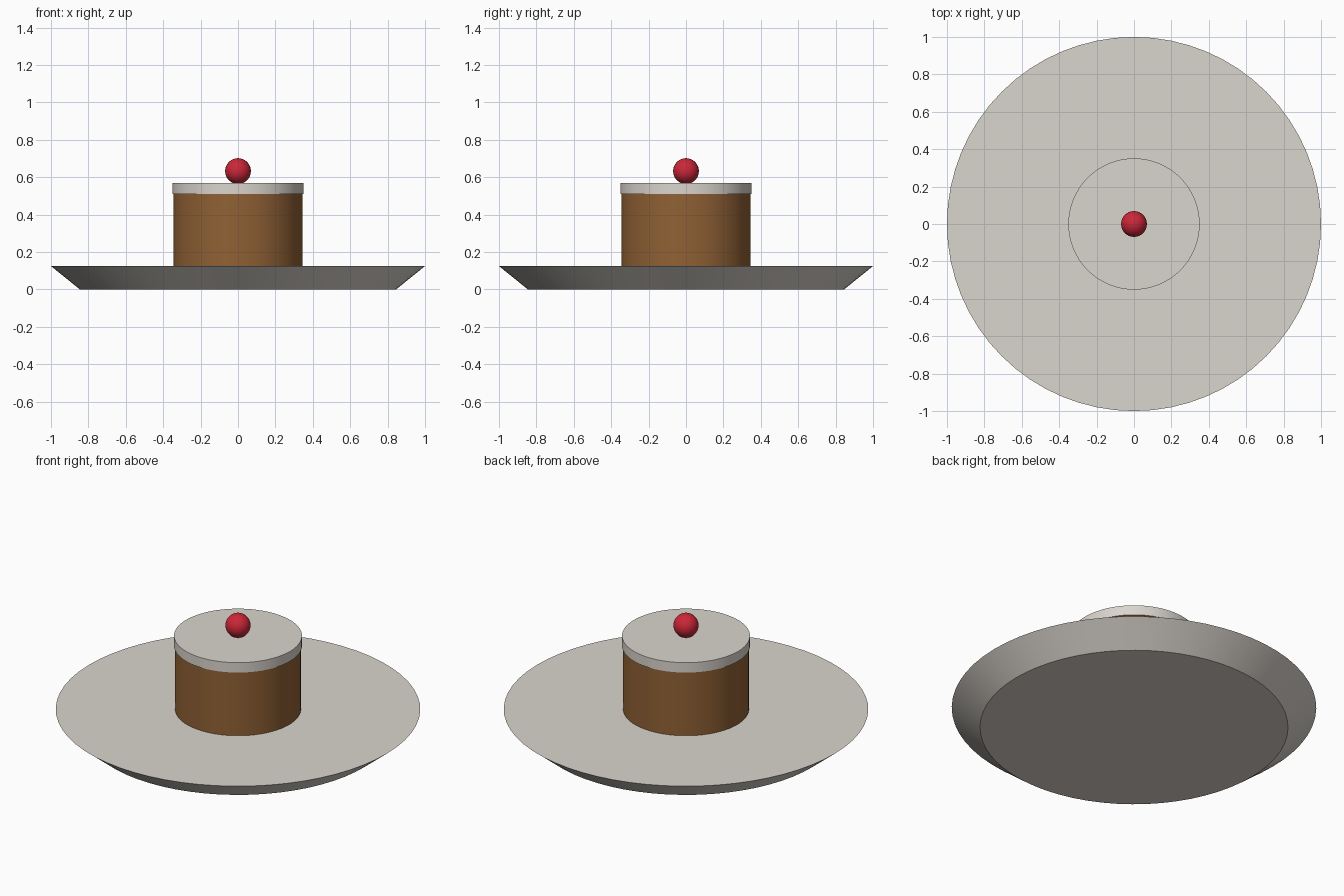
import bpy
import math

cube = bpy.data.objects.get("Cube")
if cube:
    bpy.data.objects.remove(cube, do_unlink=True)


def material(name, colour):
    mat = bpy.data.materials.new(name)
    mat.use_nodes = True
    rgba = (*colour, 1)
    mat.diffuse_color = rgba
    mat.node_tree.nodes["Principled BSDF"].inputs["Base Color"].default_value = rgba
    return mat


def finish(name, mat):
    obj = bpy.context.object
    obj.name = name
    obj.data.materials.append(mat)
    bpy.ops.object.shade_smooth_by_angle(angle=math.radians(30))
    return obj


def disc(name, mat, bottom_radius, top_radius, bottom, top):
    bpy.ops.mesh.primitive_cone_add(
        vertices=64, radius1=bottom_radius, radius2=top_radius,
        depth=top - bottom, location=(0, 0, (bottom + top) / 2))
    return finish(name, mat)


cream = material("cream", (0.70, 0.66, 0.61))
sponge_brown = material("sponge brown", (0.28, 0.12, 0.035))
cherry_red = material("cherry red", (0.60, 0.02, 0.04))

# Plate with a flared rim
disc("plate", cream, 0.845, 1.0, 0, 0.125)

# Cake and its slightly wider icing
disc("cake", sponge_brown, 0.345, 0.345, 0.12, 0.515)
disc("icing", cream, 0.351, 0.351, 0.51, 0.57)

# Cherry resting on the icing
bpy.ops.mesh.primitive_uv_sphere_add(segments=32, ring_count=16, radius=0.069,
                                     location=(0, 0, 0.633))
finish("cherry", cherry_red)
